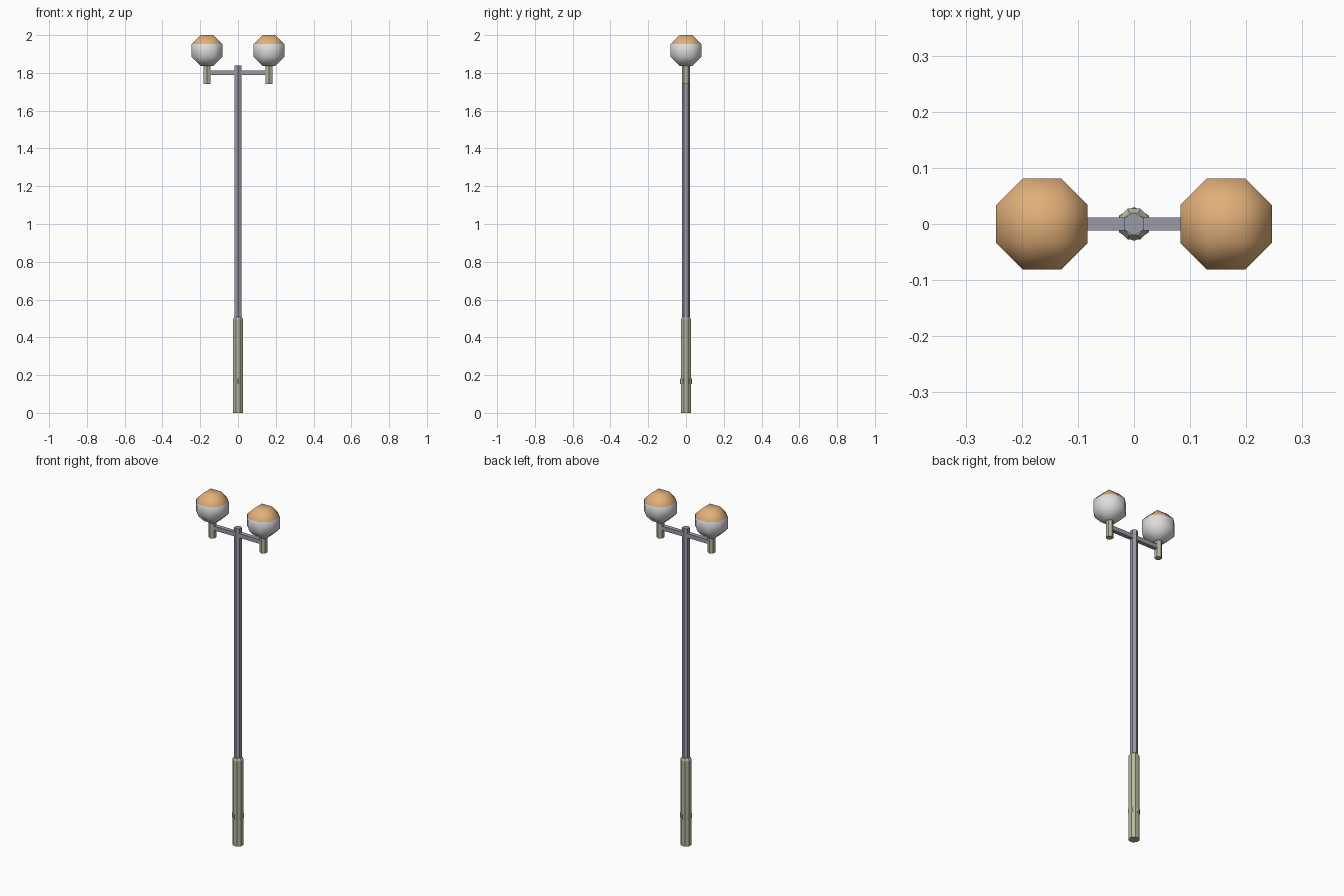
import bpy, bmesh, math
from mathutils import Matrix

if "Cube" in bpy.data.objects:
    bpy.data.objects.remove(bpy.data.objects["Cube"])


def material(name, rgb):
    m = bpy.data.materials.new(name)
    m.diffuse_color = (*rgb, 1)
    m.use_nodes = True
    m.node_tree.nodes["Principled BSDF"].inputs["Base Color"].default_value = m.diffuse_color
    return m


green = material("pale_green", (0.44, 0.49, 0.34))
metal = material("purple_grey", (0.33, 0.33, 0.39))
white = material("globe_white", (0.73, 0.73, 0.73))
orange = material("globe_orange", (0.76, 0.43, 0.19))


def finish(name, bm, mats):
    bmesh.ops.recalc_face_normals(bm, faces=bm.faces)
    me = bpy.data.meshes.new(name)
    bm.to_mesh(me)
    bm.free()
    ob = bpy.data.objects.new(name, me)
    bpy.context.collection.objects.link(ob)
    for m in mats:
        me.materials.append(m)
    return ob


def prism(name, sides, profile, mat, x=0.0):
    """Stack of (radius, z) rings, capped; start angle puts hex points on +-y."""
    bm = bmesh.new()
    rings = []
    for r, z in profile:
        rings.append([bm.verts.new((x + r * math.cos(a), r * math.sin(a), z))
                      for a in (math.pi * (2 * i + 1) / sides for i in range(sides))])
    for lo, hi in zip(rings, rings[1:]):
        for i in range(sides):
            j = (i + 1) % sides
            bm.faces.new((lo[i], lo[j], hi[j], hi[i]))
    bm.faces.new(rings[0][::-1])
    bm.faces.new(rings[-1])
    return finish(name, bm, [mat])


# post: octagonal base sleeve, hexagonal pole, hexagonal collar just poking through
prism("base_sleeve", 8, [(0.030, 0), (0.030, 0.495), (0.021, 0.508)], green)
prism("pole", 6, [(0.0205, 0.50), (0.0205, 1.84)], metal)
prism("base_collar", 6, [(0.0305, 0.153), (0.0305, 0.182)], metal)

# cross arm
bm = bmesh.new()
bmesh.ops.create_cube(bm, size=1, matrix=Matrix.Translation((0, 0, 1.80))
                      @ Matrix.Diagonal((0.326, 0.024, 0.024, 1)))
finish("cross_arm", bm, [metal])

# lamp holders and bevelled-cube globes
R = 0.0815
for side, x in (("left", -0.164), ("right", 0.164)):
    prism("lamp_holder_" + side, 6, [(0.0205, 1.74), (0.0205, 1.845)], green, x)
    bm = bmesh.new()
    bmesh.ops.create_cube(bm, size=2 * R)
    bmesh.ops.bevel(bm, geom=bm.edges[:], offset=R * (2 - math.sqrt(2)),
                    offset_type='OFFSET', segments=1, profile=0.5, affect='EDGES')
    for f in bm.faces:
        f.smooth = True
        f.material_index = 1 if f.calc_center_median().z > 0.4 * R else 0
    globe = finish("globe_" + side, bm, [white, orange])
    globe.location = (x, 0, 2.0 - R)
